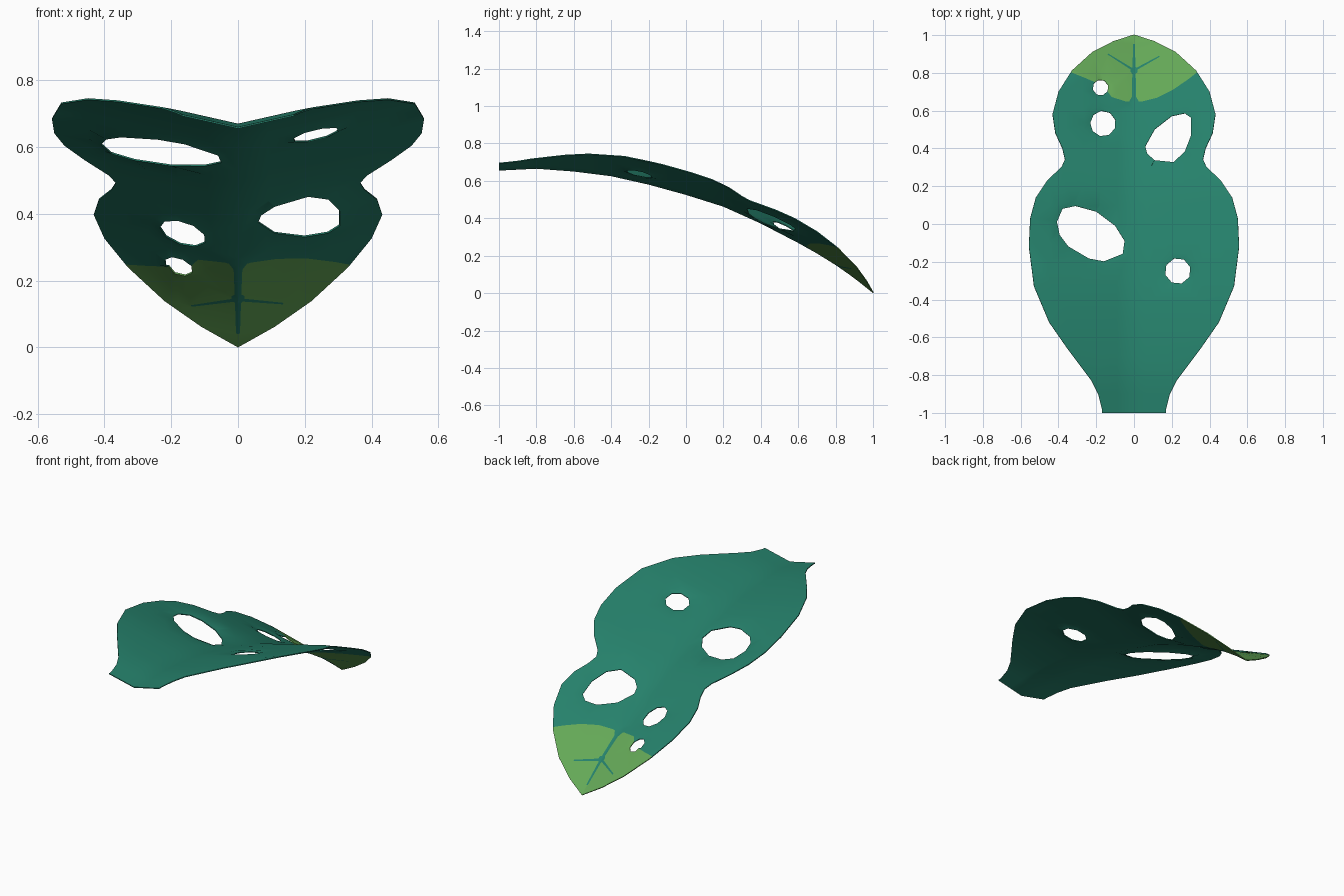
import bpy, bmesh, math
from mathutils import Vector
from mathutils.geometry import delaunay_2d_cdt

if "Cube" in bpy.data.objects:
    bpy.data.objects.remove(bpy.data.objects["Cube"])

# Half outline of the leaf, stem to tip (x, y)
HALF = [(.17, -1), (.17, -.98), (.19, -.9), (.225, -.83), (.36, -.65), (.45, -.52), (.53, -.33),
        (.557, -.12), (.55, .03), (.52, .14), (.46, .23), (.385, .30), (.366, .34), (.38, .4),
        (.417, .48), (.432, .58), (.40, .70), (.33, .81), (.22, .91), (.11, .965)]
OUTLINE = HALF + [(0, 1)] + [(-x, y) for x, y in reversed(HALF)] + [(0, -1)]

# Midrib height along y
RIB = [(-1, .655), (-.8, .665), (-.6, .65), (-.4, .625), (-.2, .58), (0, .525), (.2, .462),
       (.4, .372), (.6, .268), (.7, .212), (.8, .15), (.9, .08), (1, 0)]


def disc(cx, cy, r, n=8, turn=.3):
    return [(cx + r * math.cos(turn + i * math.tau / n), cy + r * math.sin(turn + i * math.tau / n))
            for i in range(n)]


# Eaten holes
HOLES = [
    [(-.41, .01), (-.38, .08), (-.31, .095), (-.2, .065), (-.1, -.01), (-.05, -.09), (-.06, -.16),
     (-.16, -.2), (-.24, -.185), (-.35, -.12), (-.395, -.06)],
    [(.06, .41), (.11, .5), (.2, .57), (.27, .585), (.305, .56), (.305, .47), (.27, .38),
     (.21, .325), (.11, .335), (.07, .37)],
    disc(-.165, .53, .069, 9), disc(-.178, .72, .043), disc(.233, -.25, .07)]


def grow(poly, d):
    c = sum((Vector(p) for p in poly), Vector((0, 0))) / len(poly)
    return [tuple(Vector(p) + (Vector(p) - c).normalized() * d) for p in poly]


def inside(p, poly):
    hit = False
    for (ax, ay), (bx, by) in zip(poly, poly[1:] + poly[:1]):
        if (ay > p[1]) != (by > p[1]) and p[0] < ax + (p[1] - ay) * (bx - ax) / (by - ay):
            hit = not hit
    return hit


def spike(angle, length, w):
    d = Vector((math.cos(angle), math.sin(angle)))
    n, c = Vector((-d.y, d.x)) * w, Vector((0, .81))
    return [tuple(c + n), tuple(c - n), tuple(c + d * length - n * .5), tuple(c + d * length + n * .5)]


# Pale tip area and the dark veins inside it
TIP = [(-.6, .93), (-.334, .80), (-.27, .775), (-.21, .75), (-.178, .72), (-.14, .70), (-.12, .67),
       (-.04, .645), (.04, .645), (.12, .665), (.21, .71), (.29, .765), (.334, .80), (.6, .93), (.6, 1.1), (-.6, 1.1)]
VEINS = [[(-.03, .64), (.03, .64), (.013, .67), (.006, .95), (-.006, .95), (-.013, .67)],
         disc(0, .81, .021), spike(math.radians(148), .165, .006), spike(math.radians(29), .155, .006)]


def height(x, y):
    y = max(-1, min(1, y))
    for (a, za), (b, zb) in zip(RIB, RIB[1:]):
        if y <= b:
            return za + (zb - za) * (y - a) / (b - a) + (.225 + .085 * max(y, 0)) * abs(x)


def material(name, c):
    m = bpy.data.materials.new(name)
    m.diffuse_color = (*c, 1)
    m.use_nodes = True
    m.node_tree.nodes["Principled BSDF"].inputs["Base Color"].default_value = m.diffuse_color
    return m


# Flat triangulation constrained by outline, holes and colour borders
RINGS = [grow(h, .03) for h in HOLES]
pts, edges = [], []


def add_path(path, closed=True):
    s = len(pts)
    pts.extend(Vector(p) for p in path)
    edges.extend((s + i, s + i + 1) for i in range(len(path) - 1))
    if closed:
        edges.append((s + len(path) - 1, s))


for poly in [OUTLINE] + HOLES + VEINS:
    add_path(poly)
add_path(TIP[1:13], False)
add_path([(0, -1 + i * .1) for i in range(21)], False)
for r in RINGS:
    pts.extend(Vector(p) for p in r)
for i in range(-6, 7):
    for j in range(-10, 11):
        p = (i * .09, j * .1)
        if i and inside(p, OUTLINE) and not any(inside(p, r) for r in RINGS):
            pts.append(Vector(p))
verts, _, faces, *_ = delaunay_2d_cdt(pts, edges, [], 0, 1e-5)

# Lift the sheet into its folded, drooping shape; hole rims dip slightly
rims = [Vector(p) for h in HOLES for p in h]
bm = bmesh.new()
bv = []
for v in verts:
    dip = .008 if any((v - r).length < 1e-4 for r in rims) else 0
    bv.append(bm.verts.new((v.x, v.y, height(v.x, v.y) - dip)))
for f in faces:
    c = sum((verts[i] for i in f), Vector((0, 0))) / len(f)
    if not inside(c, OUTLINE) or any(inside(c, h) for h in HOLES):
        continue
    face = bm.faces.new([bv[i] for i in f])
    face.normal_update()
    if face.normal.z < 0:
        face.normal_flip()
    face.smooth = True
    face.material_index = int(inside(c, TIP) and not any(inside(c, v) for v in VEINS))
bmesh.ops.delete(bm, geom=[v for v in bm.verts if not v.link_faces], context='VERTS')
me = bpy.data.meshes.new("leaf")
bm.to_mesh(me)
bm.free()
leaf = bpy.data.objects.new("leaf", me)
bpy.context.collection.objects.link(leaf)
me.materials.append(material("teal_green", (.019, .22, .148)))
me.materials.append(material("pale_green", (.128, .39, .095)))

# Thin leaf thickness
sol = leaf.modifiers.new("thickness", 'SOLIDIFY')
sol.thickness = .005
sol.offset = 1
bpy.context.view_layer.objects.active = leaf
leaf.select_set(True)
bpy.ops.object.modifier_apply(modifier="thickness")
bpy.ops.object.shade_smooth_by_angle(angle=math.radians(40))
